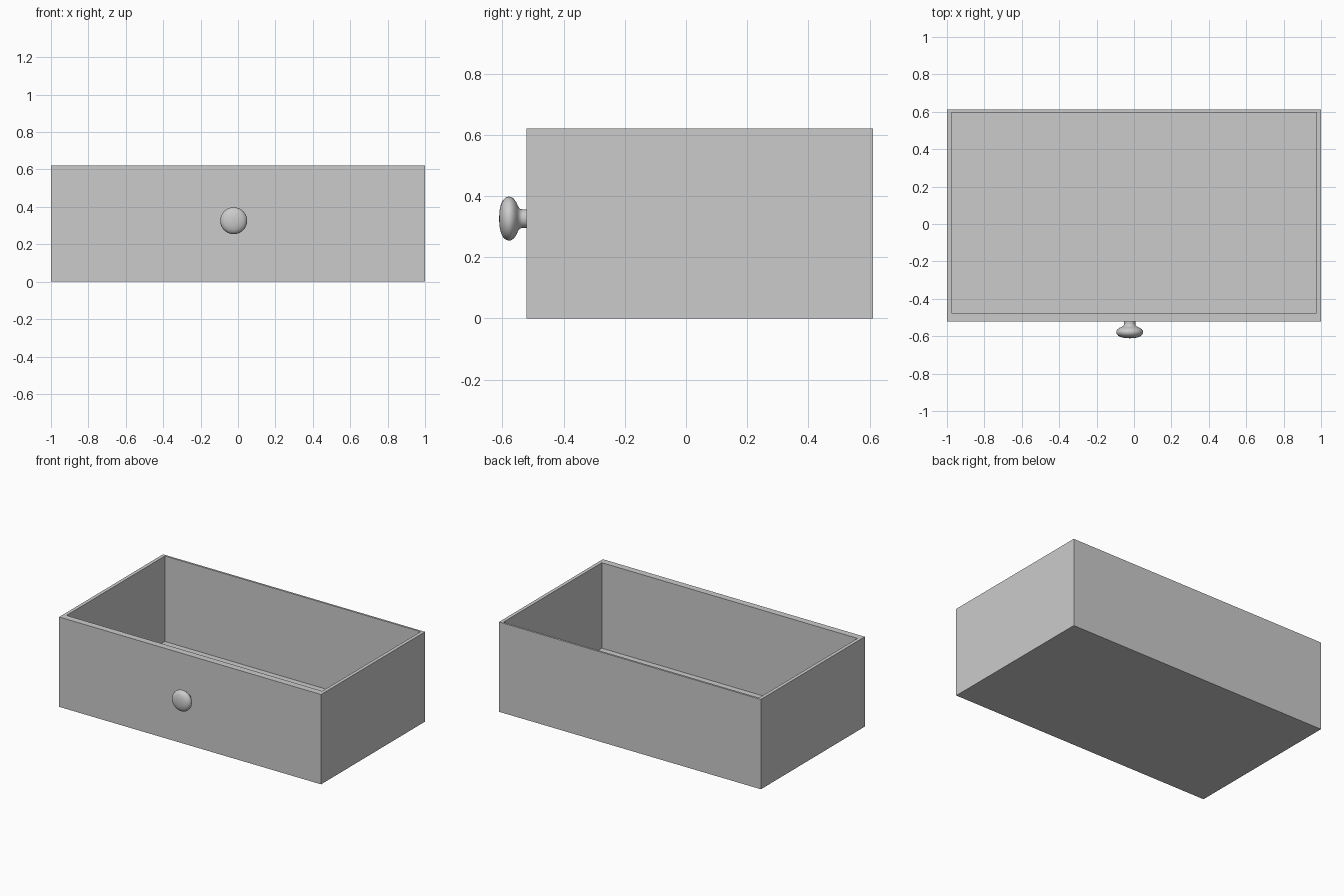
import bpy
import bmesh
from math import radians
from mathutils import Matrix, Vector

old = bpy.data.objects.get("Cube")
if old:
    bpy.data.objects.remove(old, do_unlink=True)

# Single plain grey
grey = bpy.data.materials.new("plain_grey")
grey.use_nodes = True
colour = (0.6, 0.6, 0.6, 1)
grey.diffuse_color = colour
grey.node_tree.nodes["Principled BSDF"].inputs["Base Color"].default_value = colour


def make_object(name, bm):
    bmesh.ops.recalc_face_normals(bm, faces=bm.faces)
    mesh = bpy.data.meshes.new(name)
    bm.to_mesh(mesh)
    bm.free()
    mesh.materials.append(grey)
    obj = bpy.data.objects.new(name, mesh)
    bpy.context.collection.objects.link(obj)
    return obj


# Drawer box: thick front, thin sides and back, hollowed from the top
FRONT, BACK, HEIGHT = -0.522, 0.611, 0.62
INNER_X, INNER_FRONT, INNER_BACK, FLOOR = 0.976, -0.476, 0.597, 0.03

bm = bmesh.new()
bmesh.ops.create_cube(bm, size=1)
for v in bm.verts:
    v.co = Vector((v.co.x * 2, FRONT if v.co.y < 0 else BACK, HEIGHT if v.co.z > 0 else 0))
top = max(bm.faces, key=lambda f: f.calc_center_median().z)
bmesh.ops.inset_region(bm, faces=[top], thickness=0.01)
for v in top.verts:
    v.co.x = INNER_X if v.co.x > 0 else -INNER_X
    v.co.y = INNER_FRONT if v.co.y < 0 else INNER_BACK
cavity = bmesh.ops.extrude_discrete_faces(bm, faces=[top])["faces"][0]
for v in cavity.verts:
    v.co.z = FLOOR
make_object("drawer_box", bm)

# Turned knob: (radius, distance out from the front)
profile = [(0.031, -0.005), (0.030, 0.012), (0.032, 0.020), (0.040, 0.027),
           (0.054, 0.033), (0.065, 0.041), (0.071, 0.050), (0.072, 0.058),
           (0.069, 0.067), (0.061, 0.076), (0.047, 0.083), (0.025, 0.088), (0, 0.089)]
bm = bmesh.new()
verts = [bm.verts.new((r, -d, 0)) for r, d in profile]
edges = [bm.edges.new(pair) for pair in zip(verts, verts[1:])]
bmesh.ops.spin(bm, geom=verts + edges, cent=(0, 0, 0), axis=(0, 1, 0),
               angle=radians(360), steps=40)
bmesh.ops.remove_doubles(bm, verts=bm.verts, dist=0.0002)
bmesh.ops.holes_fill(bm, edges=bm.edges)
bmesh.ops.transform(bm, matrix=Matrix.Translation((-0.023, FRONT, 0.326)), verts=bm.verts)
knob = make_object("knob", bm)

bpy.ops.object.select_all(action="DESELECT")
knob.select_set(True)
bpy.context.view_layer.objects.active = knob
bpy.ops.object.shade_smooth_by_angle(angle=radians(40))
